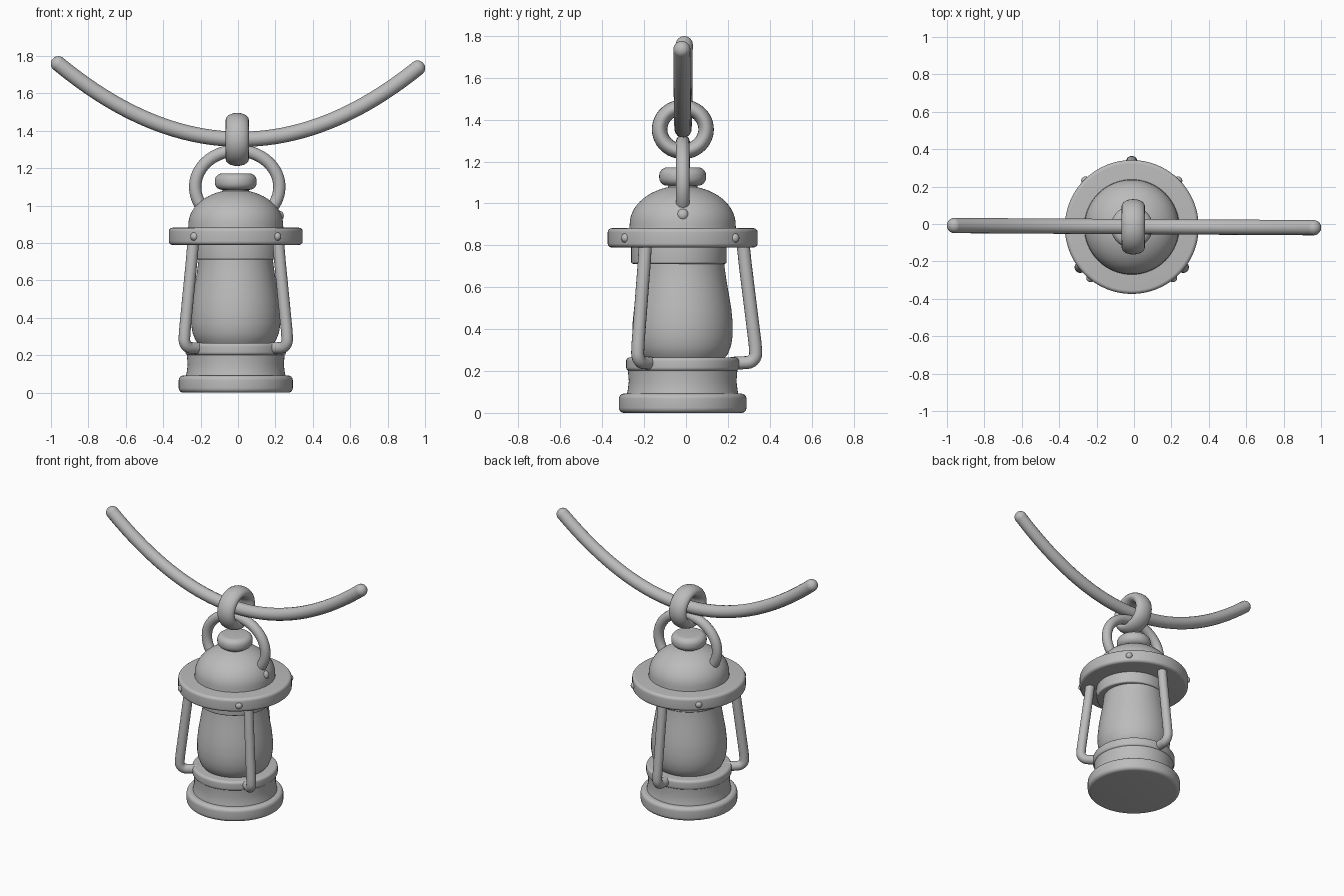
import bpy, bmesh
from math import sin, cos, pi, radians
from mathutils import Matrix, Vector

cube = bpy.data.objects.get("Cube")
if cube:
    bpy.data.objects.remove(cube, do_unlink=True)

CENTRE = Vector((-0.012, -0.016, 0))

grey = bpy.data.materials.new("plain grey")
grey.use_nodes = True
grey.diffuse_color = (0.5, 0.5, 0.5, 1)
grey.node_tree.nodes["Principled BSDF"].inputs["Base Color"].default_value = (0.5, 0.5, 0.5, 1)


def finish(name, bm):
    bmesh.ops.remove_doubles(bm, verts=bm.verts, dist=0.0001)
    bmesh.ops.recalc_face_normals(bm, faces=bm.faces)
    mesh = bpy.data.meshes.new(name)
    bm.to_mesh(mesh)
    bm.free()
    mesh.materials.append(grey)
    obj = bpy.data.objects.new(name, mesh)
    bpy.context.collection.objects.link(obj)
    bpy.ops.object.select_all(action="DESELECT")
    obj.select_set(True)
    bpy.context.view_layer.objects.active = obj
    bpy.ops.object.shade_smooth_by_angle(angle=radians(40))
    return obj


def lathe(name, profile, offset=(0, 0, 0), steps=64):
    """Turn (radius, height) points around the lantern axis."""
    bm = bmesh.new()
    verts = [bm.verts.new((r, 0, z)) for r, z in profile]
    edges = [bm.edges.new(pair) for pair in zip(verts, verts[1:])]
    bmesh.ops.spin(bm, geom=verts + edges, cent=(0, 0, 0), axis=(0, 0, 1),
                   angle=2 * pi, steps=steps)
    bmesh.ops.translate(bm, verts=bm.verts, vec=CENTRE + Vector(offset))
    return finish(name, bm)


def disc(name, radius, low, high, soft, offset=(0, 0, 0)):
    """Solid disc with rounded rims."""
    arc = [(soft * cos(a), soft * sin(a)) for a in
           [radians(-90 + 15 * i) for i in range(13)]]
    profile = [(0, low)]
    profile += [(radius - soft + x, low + soft + z) for x, z in arc[:7]]
    profile += [(radius - soft + x, high - soft + z) for x, z in arc[6:]]
    return lathe(name, profile + [(0, high)], offset)


def ball(bm, centre, radius):
    bmesh.ops.create_uvsphere(bm, u_segments=20, v_segments=12, radius=radius,
                              matrix=Matrix.Translation(centre))


def tube(name, points, radius, sides=16):
    """Round bar along a path, with domed ends."""
    points = [Vector(p) for p in points]
    bm = bmesh.new()
    rings = []
    side = None
    for i, p in enumerate(points):
        along = (points[min(i + 1, len(points) - 1)] - points[max(i - 1, 0)]).normalized()
        side = along.orthogonal() if side is None else side - along * side.dot(along)
        side.normalize()
        other = along.cross(side)
        rings.append([bm.verts.new(p + radius * (side * cos(a) + other * sin(a)))
                      for a in [2 * pi * k / sides for k in range(sides)]])
    for a, b in zip(rings, rings[1:]):
        for k in range(sides):
            n = (k + 1) % sides
            bm.faces.new((a[k], a[n], b[n], b[k]))
    for p in (points[0], points[-1]):
        ball(bm, p, radius)
    return finish(name, bm)


# Base, fuel tank and its lip
disc("base", 0.305, 0, 0.092, 0.025)
lathe("fuel_tank", [(0, 0.08), (0.268, 0.08), (0.262, 0.11), (0.257, 0.15),
                    (0.262, 0.21), (0, 0.21)])
disc("tank_lip", 0.27, 0.2, 0.265, 0.018)

# Pear-shaped glass
lathe("glass", [(0, 0.25), (0.19, 0.25), (0.215, 0.28), (0.231, 0.32), (0.239, 0.37),
                (0.239, 0.43), (0.232, 0.5), (0.22, 0.57), (0.208, 0.64),
                (0.201, 0.69), (0.198, 0.73), (0, 0.73)])

# Collar, rim and domed roof
disc("collar", 0.228, 0.712, 0.81, 0.01, (0.008, -0.018, 0))
disc("rim", 0.358, 0.79, 0.882, 0.02)
dome = [(0.253 * cos(a), 0.9 + 0.185 * sin(a)) for a in
        [radians(6 * i) for i in range(16)]]
lathe("roof_dome", [(0, 0.86), (0.256, 0.86)] + dome)
disc("cap_neck", 0.07, 1.05, 1.11, 0.01)
disc("cap", 0.112, 1.085, 1.172, 0.038)

# Carrying handle, with one pivot pin
handle_centre = Vector((-0.004, -0.015, 1.1))
tube("handle", [handle_centre + Vector((0.225 * cos(a), 0, 0.195 * sin(a)))
                for a in [radians(-38 + 256 * i / 48) for i in range(49)]], 0.033)
bm = bmesh.new()
ball(bm, (0.215, -0.015, 0.945), 0.03)
finish("handle_pin", bm)

# Guard bars, bent inwards at the foot
for name, angle in (("back", 90), ("right", 218), ("left", 322)):
    out = Vector((cos(radians(angle)), sin(radians(angle)), 0))
    path = [(0.285, 0.84), (0.3, 0.7), (0.346, 0.33)]
    path += [(0.305 + 0.044 * cos(t), 0.285 - 0.045 * sin(t))
             for t in [radians(15 * i) for i in range(7)]]
    path += [(0.24, 0.237)]
    tube(name + "_guard_bar", [CENTRE + out * r + Vector((0, 0, z)) for r, z in path], 0.031)

# Rivets around the rim
bm = bmesh.new()
for angle in (45, 135, 231, 309):
    a = radians(angle)
    ball(bm, CENTRE + Vector((0.35 * cos(a), 0.35 * sin(a), 0.835)), 0.023)
finish("rim_rivets", bm)

# Thick hanging link, wider across than it is deep
bm = bmesh.new()
link = [[bm.verts.new((-0.004 + 0.062 * sin(v),
                       -0.015 + (0.111 + 0.037 * cos(v)) * cos(u),
                       1.354 + (0.105 + 0.037 * cos(v)) * sin(u)))
         for v in [2 * pi * j / 20 for j in range(20)]]
        for u in [2 * pi * i / 48 for i in range(48)]]
for i in range(48):
    for j in range(20):
        a, b = link[i], link[(i + 1) % 48]
        n = (j + 1) % 20
        bm.faces.new((a[j], a[n], b[n], b[j]))
finish("hanging_link", bm)

# Sagging branch that carries the link
tube("hanging_branch", [(x, -0.014 - 0.006 * x, 1.355 + 0.425 * x * x - 0.012 * x)
                        for x in [0.96 * (i / 20 - 1) for i in range(41)]], 0.041)
